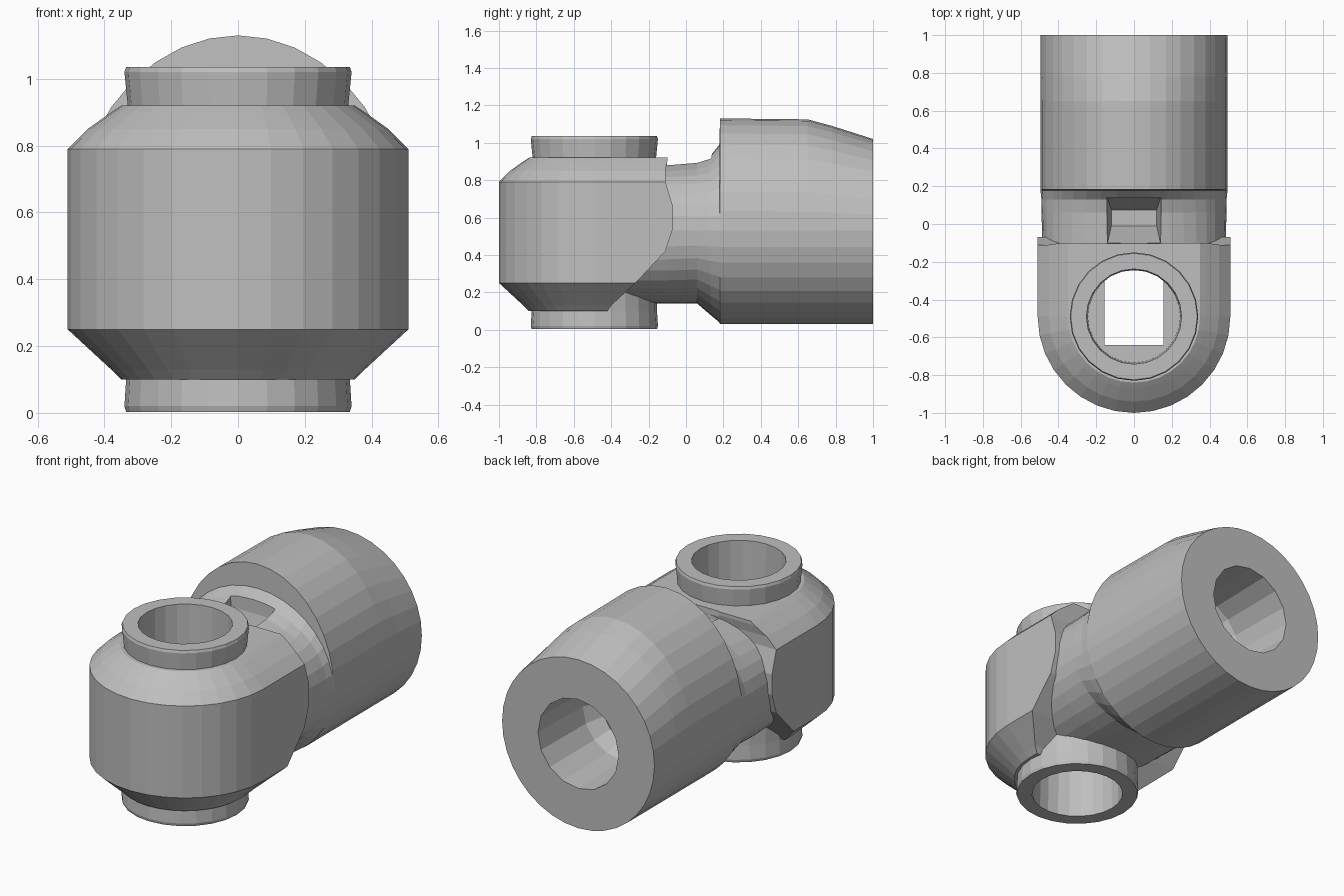
import bpy, bmesh, math

cube = bpy.data.objects.get("Cube")
if cube:
    bpy.data.objects.remove(cube, do_unlink=True)

grey = bpy.data.materials.new("plain grey")
grey.use_nodes = True
colour = (0.52, 0.52, 0.52, 1)
grey.diffuse_color = colour
grey.node_tree.nodes["Principled BSDF"].inputs["Base Color"].default_value = colour

HEAD_Y = -0.49   # axis of the upright head
MID_Z = 0.53     # axis of the shank


def loft(name, rings):
    """Closed solid through rings of equal point count."""
    bm = bmesh.new()
    loops = [[bm.verts.new(p) for p in ring] for ring in rings]
    n = len(loops[0])
    for a, b in zip(loops, loops[1:]):
        for i in range(n):
            j = (i + 1) % n
            bm.faces.new((a[i], a[j], b[j], b[i]))
    bm.faces.new(loops[0])
    bm.faces.new(loops[-1])
    bmesh.ops.recalc_face_normals(bm, faces=bm.faces)
    mesh = bpy.data.meshes.new(name)
    bm.to_mesh(mesh)
    bm.free()
    mesh.materials.append(grey)
    obj = bpy.data.objects.new(name, mesh)
    bpy.context.collection.objects.link(obj)
    return obj


def circle_z(r, z, n=24):
    return [(r * math.cos(math.tau * i / n), HEAD_Y + r * math.sin(math.tau * i / n), z)
            for i in range(n)]


def rect_z(x, y0, y1, z):
    return [(-x, y0, z), (x, y0, z), (x, y1, z), (-x, y1, z)]


def head_ring(r, z, back, n=16):
    """Round front, straight sides running back."""
    arc = [(r * math.cos(t), HEAD_Y + r * math.sin(t), z)
           for t in (math.pi * (1 + i / n) for i in range(n + 1))]
    return arc + [(r, back, z), (-r, back, z)]


def shank_ring(y, half, low, high, power, n=36):
    """Oval section with separate upper and lower heights."""
    pts = []
    for i in range(n):
        t = math.tau * i / n
        c, s = math.cos(t), math.sin(t)
        x = math.copysign(abs(c) ** (2 / power), c) * half
        h = (high - MID_Z) if s > 0 else (MID_Z - low)
        pts.append((x, y, MID_Z + math.copysign(abs(s) ** (2 / power), s) * h))
    return pts


def combine(target, other, operation):
    mod = target.modifiers.new(other.name, 'BOOLEAN')
    mod.operation = operation
    mod.solver = 'EXACT'
    mod.object = other
    other.hide_render = True
    bpy.context.view_layer.objects.active = target
    bpy.ops.object.modifier_apply(modifier=mod.name)
    bpy.data.objects.remove(other, do_unlink=True)


# Upright head with sloped shoulders
body = loft("joint_body", [head_ring(*p) for p in (
    (.35, .10, -.42), (.38, .13, -.40), (.51, .25, -.27), (.51, .42, -.11),
    (.51, .54, -.07), (.51, .66, -.07), (.51, .79, -.11),
    (.45, .85, -.11), (.38, .90, -.10), (.35, .92, -.10))])

# Narrow neck flaring into the thick shank
shank = loft("shank", [shank_ring(*p) for p in (
    (-.44, .47, .14, .89, 2.3), (-.10, .485, .14, .89, 2.3), (.06, .49, .14, .905, 2.2),
    (.13, .49, .08, .93, 2.1), (.178, .495, .04, .99, 2), (.182, .495, .03, 1.13, 2),
    (.65, .495, .03, 1.125, 2), (.78, .495, .03, 1.09, 2), (1.0, .495, .03, 1.02, 2))])
combine(body, shank, 'UNION')

# Collars above and below the head
collar = loft("collar", [circle_z(*p) for p in (
    (.335, .003), (.34, .02), (.335, .10), (.33, .50), (.33, .92), (.34, 1.02), (.335, 1.035))])
combine(body, collar, 'UNION')

# Bores from the top and bottom, joined by a flat-sided slot
combine(body, loft("top_bore", [circle_z(.255, 1.2), circle_z(.245, .68)]), 'DIFFERENCE')
combine(body, loft("bottom_bore", [circle_z(.255, -.2), circle_z(.245, .36)]), 'DIFFERENCE')
combine(body, loft("slot", [rect_z(.155, -.64, -.245, z) for z in (.3, .75)]), 'DIFFERENCE')

# Bore in the back end
back_bore = loft("back_bore", [
    [(r * math.cos(math.tau * i / 16), y, MID_Z - .005 + r * math.sin(math.tau * i / 16))
     for i in range(16)] for r, y in ((.265, 1.1), (.25, .6), (.2, .5))])
combine(body, back_bore, 'DIFFERENCE')

# Tapered pocket in the top of the neck
pocket = loft("neck_pocket", [rect_z(.15, -.11, .14, 1.0), rect_z(.14, -.10, .135, .86),
                              rect_z(.12, -.01, .075, .65)])
combine(body, pocket, 'DIFFERENCE')

for poly in body.data.polygons:
    poly.use_smooth = False
    poly.material_index = 0
